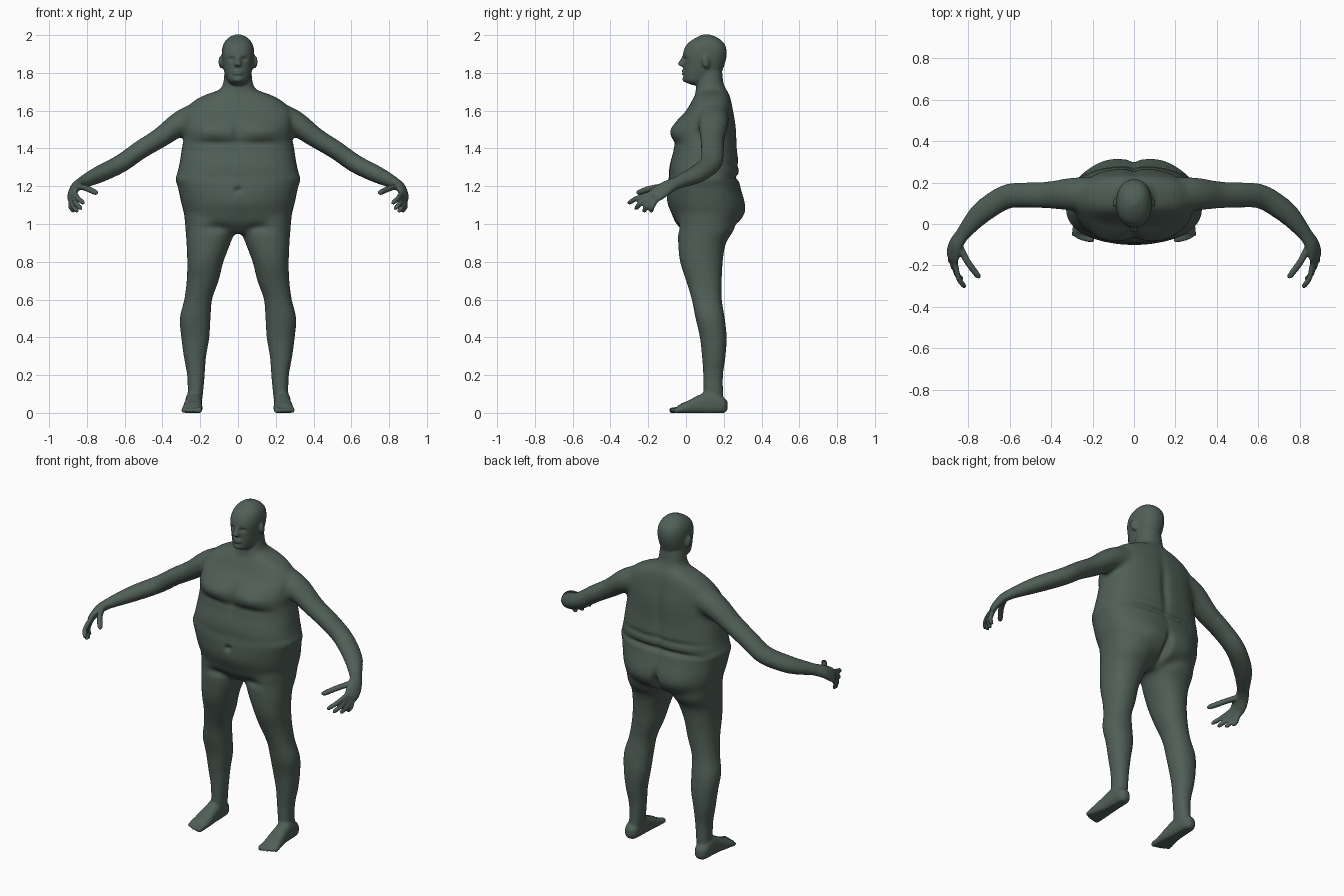
import bpy, bmesh, math
from mathutils import Vector

X, Y, Z = Vector((1, 0, 0)), Vector((0, 1, 0)), Vector((0, 0, 1))


def spline(rows, n=5):
    """Catmull-Rom interpolation of equal-length tuples."""
    out = []
    for i in range(len(rows) - 1):
        p = [rows[max(0, min(len(rows) - 1, i + k))] for k in (-1, 0, 1, 2)]
        for s in range(n):
            t = s / n
            out.append([0.5 * (2 * b + (c - a) * t + (2 * a - 5 * b + 4 * c - d) * t * t
                               + (3 * b - a - 3 * c + d) * t ** 3) for a, b, c, d in zip(*p)])
    return out + [list(rows[-1])]


def loft(name, rows, axes=None, ref=None, power=2.0, sides=32, sx=1):
    """Skin of superellipse rings; a row is (x, y, z, radius a, radius b)."""
    rows = spline(rows)
    bm = bmesh.new()
    rings = []
    for i, r in enumerate(rows):
        c = Vector(r[:3])
        if axes:
            u, v = axes
        else:
            t = (Vector(rows[min(i + 1, len(rows) - 1)][:3]) - Vector(rows[max(i - 1, 0)][:3])).normalized()
            v = t.cross(ref).normalized()
            u = v.cross(t)
        ring = []
        for k in range(sides):
            q = 2 * math.pi * k / sides
            co, si = math.cos(q), math.sin(q)
            p = c + u * r[3] * math.copysign(abs(co) ** (2 / power), co) \
                  + v * r[4] * math.copysign(abs(si) ** (2 / power), si)
            ring.append(bm.verts.new((p.x * sx, p.y, p.z)))
        rings.append(ring)
    for a, b in zip(rings, rings[1:]):
        for k in range(sides):
            bm.faces.new((a[k], a[(k + 1) % sides], b[(k + 1) % sides], b[k]))
    bm.faces.new(rings[0])
    bm.faces.new(rings[-1])
    bmesh.ops.recalc_face_normals(bm, faces=bm.faces)
    me = bpy.data.meshes.new(name)
    bm.to_mesh(me)
    bm.free()
    ob = bpy.data.objects.new(name, me)
    bpy.context.collection.objects.link(ob)
    return ob


def upright(name, rows, power=2.0, sx=1):
    """Vertical loft; a row is (z, front y, back y, half width, centre x)."""
    rows = [(r[4] if len(r) > 4 else 0, (r[1] + r[2]) / 2, r[0], r[3], (r[2] - r[1]) / 2) for r in rows]
    return loft(name, rows, axes=(X, Y), power=power, sx=sx)


def digit(name, a, m, b, r, sx):
    """Finger or toe with a rounded tip."""
    a, m, b = Vector(a), Vector(m), Vector(b)
    e = m.lerp(b, 0.8)
    rows = [(*a, r, r), (*m, r, r), (*e, r * .9, r * .9), (*b, r * .35, r * .35)]
    return loft(name, rows, ref=X, sides=12, sx=sx)


def ball(name, loc, scale, rot=(0, 0, 0)):
    bpy.ops.mesh.primitive_uv_sphere_add(segments=24, ring_count=16, location=loc, rotation=rot)
    ob = bpy.context.object
    ob.name, ob.scale = name, scale
    return ob


def fuse(parts, voxel, smooth):
    """Join parts, weld them to one skin and relax it."""
    bpy.ops.object.select_all(action='DESELECT')
    for p in parts:
        p.select_set(True)
    ob = bpy.context.view_layer.objects.active = parts[0]
    bpy.ops.object.join()
    m = ob.modifiers.new("weld", 'REMESH')
    m.mode, m.voxel_size = 'VOXEL', voxel
    s = ob.modifiers.new("relax", 'SMOOTH')
    s.factor, s.iterations = 0.5, smooth
    for n in ("weld", "relax"):
        bpy.ops.object.modifier_apply(modifier=n)
    return ob


def push(ob, c, size, move):
    """Soft sculpt stroke, mirrored when off centre."""
    for sx in ((1, -1) if c[0] else (1,)):
        for v in ob.data.vertices:
            p = v.co
            d = ((p.x - c[0] * sx) / size[0]) ** 2 + ((p.y - c[1]) / size[1]) ** 2 + ((p.z - c[2]) / size[2]) ** 2
            if d < 6:
                w = math.exp(-d)
                v.co = (p.x + move[0] * sx * w, p.y + move[1] * w, p.z + move[2] * w)


# torso, pelvis and neck
parts = [
    upright("body", [(1.22, -.07, .25, .29), (1.26, -.09, .28, .32), (1.32, -.085, .28, .31), (1.4, -.065, .27, .298),
                     (1.46, -.07, .268, .287), (1.5, -.07, .266, .287), (1.55, -.045, .26, .285), (1.6, 0, .25, .28),
                     (1.65, .03, .24, .235), (1.685, .05, .23, .17), (1.715, .07, .21, .08)], 2.5),
    upright("pelvis", [(.95, .0, .17, .09), (1.0, -.05, .265, .262), (1.06, -.073, .303, .287), (1.12, -.09, .305, .303),
                       (1.2, -.096, .288, .32), (1.245, -.09, .278, .334), (1.27, -.075, .255, .305)], 2.5),
    upright("neck", [(1.6, .06, .23, .16), (1.69, .05, .225, .11), (1.74, .055, .2, .08), (1.82, .06, .192, .072)], 2.2)]

# legs and arms
for s in (1, -1):
    parts.append(upright("leg", [
        (1.12, -.04, .26, .13, .16), (.98, -.042, .255, .132, .147), (.9, -.042, .212, .117, .156),
        (.8, -.032, .195, .096, .173), (.7, 0, .19, .085, .187), (.6, .03, .19, .074, .211), (.5, .05, .206, .082, .227),
        (.4, .073, .216, .075, .226), (.3, .084, .21, .06, .228), (.2, .09, .197, .047, .223),
        (.1, .09, .198, .041, .226), (.03, .09, .2, .04, .235)], 2.2, s))
    parts.append(loft("arm", [
        (.16, .145, 1.575, .08, .09), (.29, .145, 1.54, .08, .068), (.41, .14, 1.458, .066, .054),
        (.52, .14, 1.39, .062, .05), (.62, .13, 1.32, .06, .049), (.73, .06, 1.265, .056, .046),
        (.8, -.015, 1.232, .043, .037), (.842, -.07, 1.21, .034, .029)], ref=-Y, sx=s))
body = fuse(parts, .012, 7)

# soft flesh: chest, belly, seat, cleft, back folds, navel
for c, size, move in [
        ((.13, -.06, 1.49), (.1, .1, .05), (0, -.02, 0)), ((.13, -.07, 1.43), (.12, .1, .018), (0, .01, 0)),
        ((0, -.08, 1.49), (.025, .1, .08), (0, .015, 0)), ((0, -.09, 1.12), (.13, .1, .08), (0, -.01, 0)),
        ((.12, -.05, .98), (.06, .08, .02), (0, .014, 0)), ((.12, .29, 1.07), (.09, .1, .08), (0, .014, 0)),
        ((0, .3, 1.02), (.018, .15, .07), (0, -.06, 0)), ((0, .28, 1.4), (.025, .1, .2), (0, -.015, 0)),
        ((.13, .27, 1.245), (.15, .1, .013), (0, -.016, 0)), ((.13, .27, 1.31), (.15, .1, .012), (0, -.008, 0)),
        ((0, -.1, 1.18), (.018, .06, .014), (0, .025, 0))]:
    push(body, c, size, move)

# head with nose, lips and ears
extra = [
    body,
    upright("head", [(1.735, .035, .12, .03), (1.755, -.008, .14, .052), (1.79, -.012, .18, .068), (1.84, -.012, .203, .08),
                     (1.9, -.016, .216, .086), (1.95, .004, .206, .078), (1.985, .05, .17, .052), (2.003, .09, .125, .015)], 2.2),
    loft("nose", [(0, -.01, 1.888, .008, .01), (0, -.022, 1.862, .012, .014), (0, -.026, 1.843, .021, .016),
                  (0, -.015, 1.833, .015, .008)], axes=(X, Y)),
    ball("lips", (0, -.012, 1.803), (.028, .014, .014)), ball("chin", (0, -.002, 1.767), (.028, .018, .017))]

# ears, hands and feet
for s in (1, -1):
    extra.append(ball("ear", (.09 * s, .105, 1.857), (.012, .022, .034), (.2, 0, .35 * s)))
    extra.append(loft("palm", [
        (.825, -.045, 1.22, .034, .03), (.858, -.095, 1.197, .04, .026), (.873, -.14, 1.168, .046, .021),
        (.877, -.172, 1.146, .042, .016)], ref=Vector((-.45, -.75, .45)), sx=s))
    for a, b in [((.861, -.192, 1.166), (.815, -.308, 1.108)), ((.872, -.182, 1.152), (.828, -.27, 1.077)),
                 ((.88, -.166, 1.138), (.848, -.226, 1.062)), ((.886, -.15, 1.128), (.866, -.187, 1.062))]:
        mid = Vector(a).lerp(Vector(b), .5) + Vector((.01, -.008, 0))
        root = Vector(a).lerp(Vector((.872, -.14, 1.168)), .5)
        extra.append(digit("finger", root, mid, b, .0135, s))
    extra.append(digit("thumb", (.845, -.1, 1.2), (.805, -.18, 1.19), (.745, -.262, 1.163), .0165, s))
    extra.append(loft("foot", [
        (.235, .22, .04, .015, .02), (.235, .195, .042, .038, .042), (.235, .13, .055, .043, .06), (.236, .07, .045, .045, .05),
        (.24, .01, .03, .052, .034), (.243, -.035, .022, .053, .024), (.243, -.052, .018, .044, .014)],
        axes=(X, Z), power=2.4, sx=s))
    for i in range(5):
        x, y = .205 + .0205 * i, -.088 + .0025 * i * i * .7
        extra.append(digit("toe", (x, -.02, .02), (x, y + .025, .018), (x + .004, y, .014), .016 if i == 0 else .0125, s))
body = fuse(extra, .007, 3)

# eye sockets, eyelids and mouth line
for c, size, move in [((.034, -.01, 1.872), (.016, .03, .011), (0, .014, 0)),
                      ((.036, -.01, 1.866), (.01, .03, .006), (0, -.005, 0)),
                      ((0, -.025, 1.803), (.025, .03, .004), (0, .007, 0))]:
    push(body, c, size, move)

# flat soles
for v in body.data.vertices:
    v.co.z = max(v.co.z, 0.003) - 0.003 * (v.co.z < .05)

mat = bpy.data.materials.new("dark_green")
mat.diffuse_color = (.08, .115, .095, 1)
body.data.materials.clear()
body.data.materials.append(mat)
body.data.polygons.foreach_set("material_index", [0] * len(body.data.polygons))
bpy.ops.object.shade_smooth()
